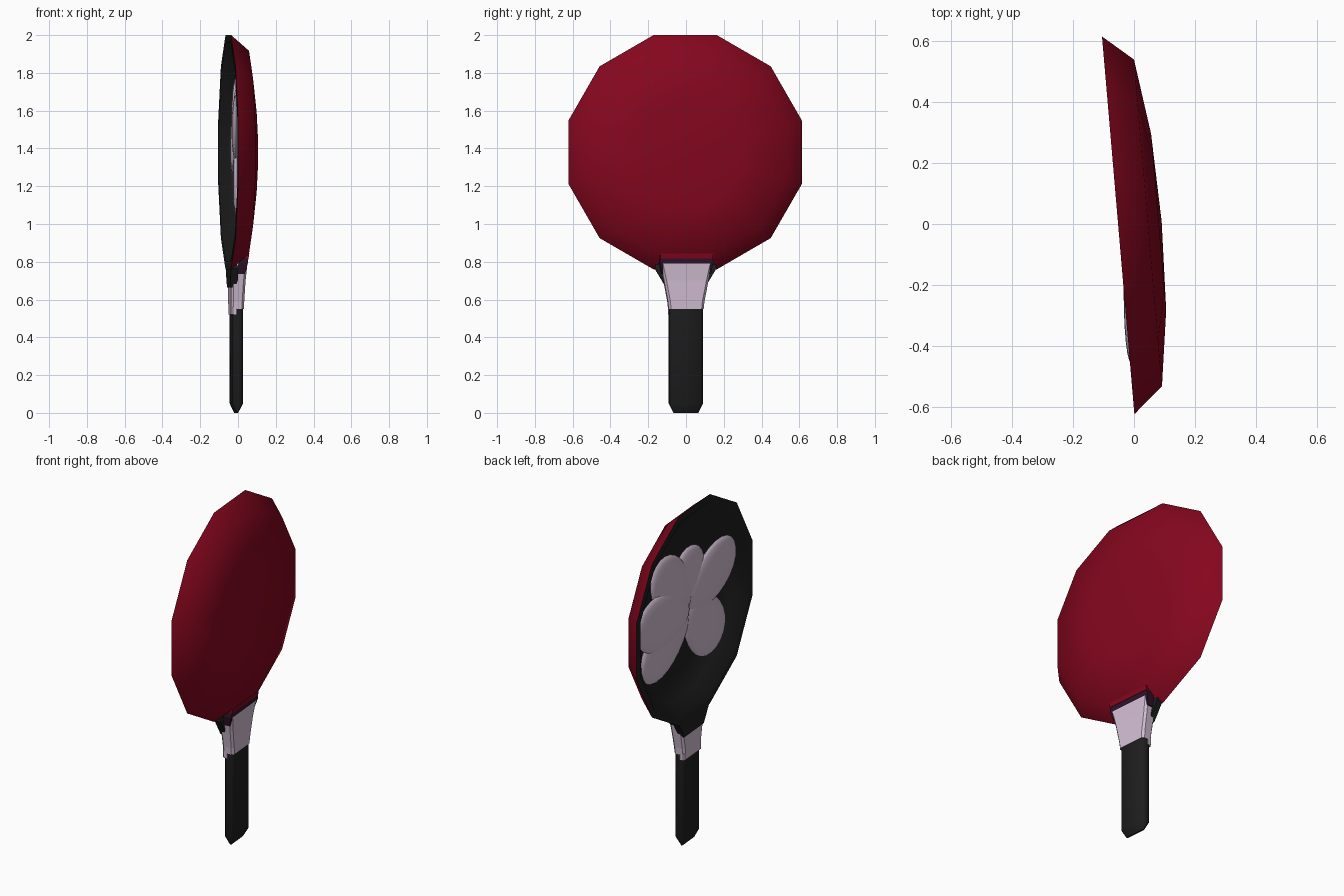
import bpy, bmesh, math
from mathutils import Matrix, Vector

if "Cube" in bpy.data.objects:
    bpy.data.objects.remove(bpy.data.objects["Cube"])

YAW = Matrix.Rotation(math.radians(4.9), 4, 'Z')   # disc and handle are turned slightly
BACK = -0.052                                      # x of the rim plane
CZ = 1.38                                          # disc centre height
TURNED = YAW @ Matrix.Translation((BACK, 0, 0))


def material(name, rgb):
    m = bpy.data.materials.new(name)
    m.diffuse_color = (*rgb, 1)
    m.use_nodes = True
    m.node_tree.nodes["Principled BSDF"].inputs["Base Color"].default_value = m.diffuse_color
    return m


RED = material("deep_red", (0.235, 0.002, 0.013))
BLACK = material("soft_black", (0.013, 0.013, 0.013))
PINK = material("pale_mauve", (0.65, 0.52, 0.66))
DARK = material("dark_plum", (0.028, 0.006, 0.022))


def finish(name, bm, mats, smooth=None, place=TURNED):
    bmesh.ops.recalc_face_normals(bm, faces=bm.faces[:])
    bm.transform(place)
    me = bpy.data.meshes.new(name)
    bm.to_mesh(me)
    bm.free()
    ob = bpy.data.objects.new(name, me)
    bpy.context.collection.objects.link(ob)
    for m in mats:
        me.materials.append(m)
    if smooth:
        bpy.ops.object.select_all(action='DESELECT')
        ob.select_set(True)
        bpy.context.view_layer.objects.active = ob
        bpy.ops.object.shade_smooth_by_angle(angle=math.radians(smooth))
    return ob


def loft(name, sections, mat, chamfer=0.0, smooth=None):
    """Stack of chamfered rectangles: (z, x back, x front, half width)."""
    bm = bmesh.new()
    rings = []
    for z, x0, x1, h in sections:
        c = min(chamfer, (x1 - x0) * 0.4)
        if c > 0:
            pts = [(x0, -h + c), (x0 + c, -h), (x1 - c, -h), (x1, -h + c),
                   (x1, h - c), (x1 - c, h), (x0 + c, h), (x0, h - c)]
        else:
            pts = [(x0, -h), (x1, -h), (x1, h), (x0, h)]
        rings.append([bm.verts.new((x, y, z)) for x, y in pts])
    n = len(rings[0])
    for a, b in zip(rings, rings[1:]):
        for i in range(n):
            j = (i + 1) % n
            bm.faces.new((a[i], a[j], b[j], b[i]))
    bm.faces.new(rings[0])
    bm.faces.new(rings[-1])
    return finish(name, bm, [mat], smooth)


# Twelve-sided disc: deeply dished black back, flat rim, domed red front
profile = [(0, 0.10), (0.30, 0.096), (0.535, 0.072), (0.60, 0.0), (0.643, 0.0),
           (0.556, 0.098), (0.30, 0.133), (0, 0.143)]
bm = bmesh.new()
rings = []
for r, d in profile:
    if r == 0:
        rings.append([bm.verts.new((d, 0, CZ))] * 12)
    else:
        angles = [math.radians(15 + 30 * i) for i in range(12)]
        rings.append([bm.verts.new((d, r * math.cos(a), CZ + r * math.sin(a))) for a in angles])
for k in range(len(rings) - 1):
    for i in range(12):
        j = (i + 1) % 12
        quad = [rings[k][i], rings[k][j], rings[k + 1][j], rings[k + 1][i]]
        f = bm.faces.new(list(dict.fromkeys(quad)))
        f.material_index = 0 if k < 4 else 1
finish("disc", bm, [BLACK, RED], 60)

# Six overlapping petals in the dish, not turned: (angle from +y, length, half width, x)
petals = [(5, 0.50, 0.165, -0.022), (50, 0.47, 0.155, -0.012), (97, 0.36, 0.145, -0.002),
          (152, 0.50, 0.155, -0.010), (224, 0.44, 0.165, -0.006), (328, 0.50, 0.155, -0.010)]
for n, (ang, length, half, x) in enumerate(petals, 1):
    bm = bmesh.new()
    bmesh.ops.create_uvsphere(bm, u_segments=24, v_segments=12, radius=1)
    bm.transform(Matrix.Rotation(math.pi / 2, 4, 'Y'))
    a = math.radians(ang)
    along = Vector((0, math.cos(a), math.sin(a)))
    across = Vector((0, -math.sin(a), math.cos(a)))
    for v in bm.verts:
        t, w, s = v.co
        v.co = (Vector((x + 0.024 * t, 0, CZ)) + along * (length * (s + 1) / 2)
                + across * (half * w * (1 + 0.12 * s)))
    finish("petal_%d" % n, bm, [PINK], 60, Matrix.Identity(4))

# Handle grip with a tapered butt
loft("handle", [(0.0, 0.037, 0.047, 0.066), (0.05, 0.014, 0.073, 0.09),
                (0.60, 0.014, 0.073, 0.09)], BLACK, 0.014, 50)

# Pale collar joining handle and disc, with a lower tab at the back
loft("collar", [(0.55, 0.008, 0.076, 0.093), (0.59, 0.007, 0.078, 0.097),
                (0.70, 0.007, 0.083, 0.118), (0.795, 0.04, 0.092, 0.138)], PINK, 0.012)
loft("collar_tab", [(0.52, 0.009, 0.045, 0.092), (0.56, 0.008, 0.045, 0.093)], PINK, 0.008)

# Dark edging and red lip above the collar
loft("collar_edging", [(0.735, 0.03, 0.076, 0.130), (0.795, 0.045, 0.093, 0.143),
                       (0.82, 0.05, 0.095, 0.14)], DARK)
loft("red_lip", [(0.818, 0.05, 0.096, 0.14), (0.843, 0.06, 0.1, 0.14)], RED)

# Black neck at the back, flaring into the rim
loft("neck", [(0.665, 0.003, 0.03, 0.105), (0.70, 0.001, 0.04, 0.124),
              (0.765, 0.001, 0.04, 0.163), (0.79, 0.002, 0.03, 0.16)], BLACK)
